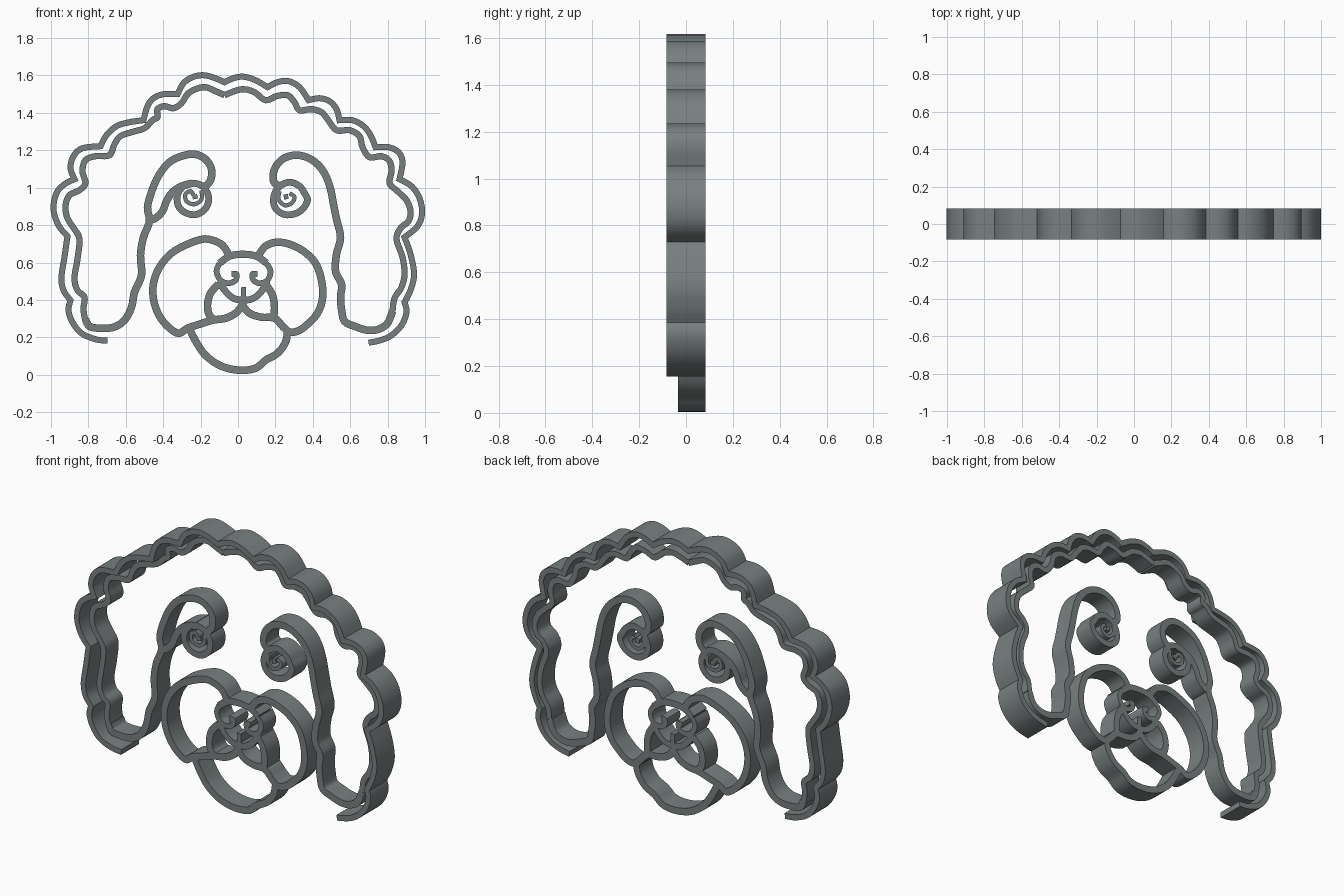
import bpy, bmesh
from mathutils import Vector

U = 187.0                      # drawing cells per unit
CX, CZ = 238.5, 375.5          # drawing cell of x = 0, z = 0
BACK, FRONT, INNER_FRONT = 0.083, -0.083, -0.035

mat = bpy.data.materials.new("slate grey")
mat.diffuse_color = (0.19, 0.215, 0.215, 1)


def smooth_path(pts, closed=False, steps=5):
    """Catmull-Rom curve through the points, in model units."""
    p = [Vector(((x - CX) / U, (CZ - y) / U)) for x, y in pts]
    n = len(p)
    get = (lambda i: p[i % n]) if closed else (lambda i: p[max(0, min(n - 1, i))])
    out = []
    for i in range(n if closed else n - 1):
        a, b, c, d = get(i - 1), get(i), get(i + 1), get(i + 2)
        for s in range(steps):
            t = s / steps
            out.append(0.5 * (2 * b + (c - a) * t + (2 * a - 5 * b + 4 * c - d) * t * t
                              + (3 * b - a - 3 * c + d) * t ** 3))
    if not closed:
        out.append(p[-1])
    return out


def wall(name, path, width, front=INNER_FRONT, closed=False):
    """Upright ribbon of constant width that follows a path in the xz plane."""
    n, rings = len(path), []
    bm = bmesh.new()
    for i, q in enumerate(path):
        prev = path[i - 1] if (i or closed) else None
        nxt = path[(i + 1) % n] if (i < n - 1 or closed) else None
        d1 = (q - prev).normalized() if prev is not None else (nxt - q).normalized()
        d2 = (nxt - q).normalized() if nxt is not None else d1
        n1, n2 = Vector((-d1.y, d1.x)), Vector((-d2.y, d2.x))
        m = (n1 + n2).normalized()
        m = m * (width / 2 / max(0.6, m.dot(n1)))
        rings.append([bm.verts.new((v.x, y, v.y)) for v, y in
                      ((q + m, front), (q - m, front), (q - m, BACK), (q + m, BACK))])
    for i in range(n if closed else n - 1):
        a, b = rings[i], rings[(i + 1) % n]
        for k in range(4):
            bm.faces.new((a[k], a[(k + 1) % 4], b[(k + 1) % 4], b[k]))
    if not closed:
        bm.faces.new(rings[0])
        bm.faces.new(rings[-1])
    bmesh.ops.recalc_face_normals(bm, faces=bm.faces)
    me = bpy.data.meshes.new(name)
    bm.to_mesh(me)
    bm.free()
    me.materials.append(mat)
    ob = bpy.data.objects.new(name, me)
    bpy.context.collection.objects.link(ob)
    return ob


def line(name, pts, width=0.04, closed=False):
    wall(name, smooth_path(pts, closed), width, closed=closed)


# Outer cutter: scalloped lobes meeting at sharp creases
left_lobes = [
    [(108, 341.5), (96, 340), (82, 334), (73, 323), (69, 311), (71, 301)],
    [(71, 301), (64, 291), (62, 278), (65, 258), (68, 237)],
    [(68, 237), (59, 226), (54, 210), (57, 194), (65, 185), (75, 180)],
    [(75, 180), (71, 169), (74, 157), (83, 149), (101, 147)],
    [(101, 147), (107, 136), (117, 127), (130, 123), (144, 121)],
    [(144, 121), (148, 107), (154, 99), (164, 95), (178, 95)],
    [(178, 95), (184, 84), (193, 78), (203, 76), (213, 78), (225, 83)],
]
right_lobes = [
    [(225, 83), (234, 79), (244, 77.5), (256, 81), (268, 88)],
    [(268, 88), (278, 83), (289, 82), (300, 88), (309, 101)],
    [(309, 101), (320, 99), (330, 102), (337, 110), (340, 121)],
    [(340, 121), (353, 121), (364, 127), (371, 136), (376, 148)],
    [(376, 148), (389, 148), (399, 153), (403, 163), (400, 180)],
    [(400, 180), (412, 187), (420, 199), (422.5, 214), (418, 227), (405, 238)],
    [(405, 238), (411, 255), (414.5, 275), (411, 291), (405, 303)],
    [(405, 303), (407, 313), (402, 326), (392, 336), (381, 341), (369, 343.5)],
]
outer = []
for lobe in left_lobes + right_lobes:
    outer += smooth_path(lobe)[:-1]
outer.append(smooth_path(right_lobes[-1])[-1])
wall("outer_cutter", outer, 0.032, FRONT)

# Inner curly hairline, from ear to ear
line("hairline_left", [
    (86, 322), (84, 310), (85, 298), (78, 291), (75, 279), (78, 260), (80, 240),
    (75, 230), (68, 219), (66, 207), (70, 196), (80, 191), (86, 184), (83, 172),
    (86, 161), (96, 157), (110, 156), (115, 145), (121, 137), (132, 133), (145, 129),
    (153, 121), (158, 118), (158, 110), (165, 107), (174, 109), (182, 104), (188, 95), (196, 90),
    (206, 88), (216, 92), (225, 96)], 0.033)
line("hairline_right", [
    (225, 96), (235, 92), (244, 90), (255, 93), (266, 101), (277, 97), (288, 96),
    (295, 103), (300, 111), (312, 110), (322, 113), (328, 120), (337, 131), (350, 131),
    (360, 137), (363, 148), (370, 158), (382, 157), (390, 162), (392, 172), (390, 184),
    (398, 192), (407, 201), (411, 212), (409, 222), (401, 229), (397, 240), (403, 258),
    (405, 275), (402, 288), (395, 299), (393, 312)], 0.033)

# Inner ear edges that sweep up into the brows
line("ear_and_brow_left", [
    (86, 320), (90, 327), (100, 329), (114, 328), (125, 321), (132, 308), (135, 293),
    (142, 276), (141, 256), (144, 238), (150, 222), (148, 208), (153, 190), (160, 175),
    (170, 163), (182, 157), (195, 155), (206, 160), (212, 170), (211, 181), (205, 188)])
line("ear_and_brow_right", [
    (393, 312), (388, 324), (379, 330), (368, 331), (355, 327), (345, 322), (342, 310),
    (341, 298), (342, 285), (336, 272), (337, 255), (341, 238), (337, 220), (334, 205),
    (331, 190), (326, 176), (318, 165), (307, 158), (295, 156), (283, 160), (275, 170),
    (274, 182), (281, 188)])
line("brow_fold_left", [
    (150, 221), (156, 219), (163, 212), (167, 202), (173, 193), (182, 187), (193, 184)])

# Eyes: ring with a small open curl inside
line("eye_ring_left", [
    (193, 184), (203, 187), (209, 197), (207, 208), (198, 215), (187, 214),
    (179, 207), (178, 196), (184, 187)], 0.036, True)
line("eye_ring_right", [
    (290, 183), (300, 187), (305, 194), (308, 201), (303, 210), (294, 215), (284, 215),
    (276, 209), (274, 199), (279, 188)], 0.036, True)
line("pupil_left", [
    (202, 191), (202, 200), (195, 205), (187, 202), (186, 195), (191, 192),
    (194, 196)], 0.022)
line("pupil_right", [
    (280, 192), (279, 200), (285, 206), (292, 204), (295, 198), (290, 194)], 0.022)
line("pupil_spot_left", [(193, 198), (198, 197)], 0.024)
line("pupil_spot_right", [(286, 195), (287, 200)], 0.024)

# Muzzle: cheeks, mouth and chin
line("cheek_left", [
    (229, 255), (223, 246), (213, 241), (203, 240), (188, 245), (172, 254), (160, 268),
    (154, 284), (154, 300), (159, 315), (168, 327), (179, 334), (188, 329), (200, 325),
    (213, 321), (226, 319), (236, 314), (243, 306)])
line("cheek_right", [
    (259, 256), (266, 247), (277, 243), (290, 245), (304, 252), (316, 264), (322, 281),
    (323, 299), (318, 314), (308, 325), (300, 331), (291, 333), (284, 328), (275, 319),
    (262, 318), (250, 314), (243, 306)])
line("lip_left", [(219, 285), (211, 294), (208, 306), (210, 316), (216, 321)])
line("lip_right", [(267, 286), (273, 296), (275, 308), (274, 319)])
line("chin", [
    (190, 330), (198, 345), (207, 357), (222, 367), (240, 371), (256, 369), (266, 361),
    (278, 354), (286, 343), (288, 332)])

# Nose: bridge, rounded nostrils and lower edge
line("nose_bridge", [(220, 264), (230, 257), (243, 255), (257, 257), (267, 264)], 0.038)
line("nostril_left", [
    (220, 264), (217, 272), (221, 281), (229, 284), (236, 281), (237, 275), (232, 275)], 0.03)
line("nostril_right", [
    (267, 264), (271, 272), (268, 281), (260, 284), (254, 281), (253, 275), (258, 275)], 0.03)
line("nose_base", [
    (219, 282), (226, 292), (234, 299), (244, 301), (254, 299), (262, 292), (268, 282)], 0.036)
line("philtrum", [(244, 288), (244, 298), (243, 308)], 0.026)

# Smooth walls with crisp rims and creases
for ob in bpy.data.objects:
    ob.select_set(True)
    bpy.context.view_layer.objects.active = ob
bpy.ops.object.shade_smooth_by_angle()
